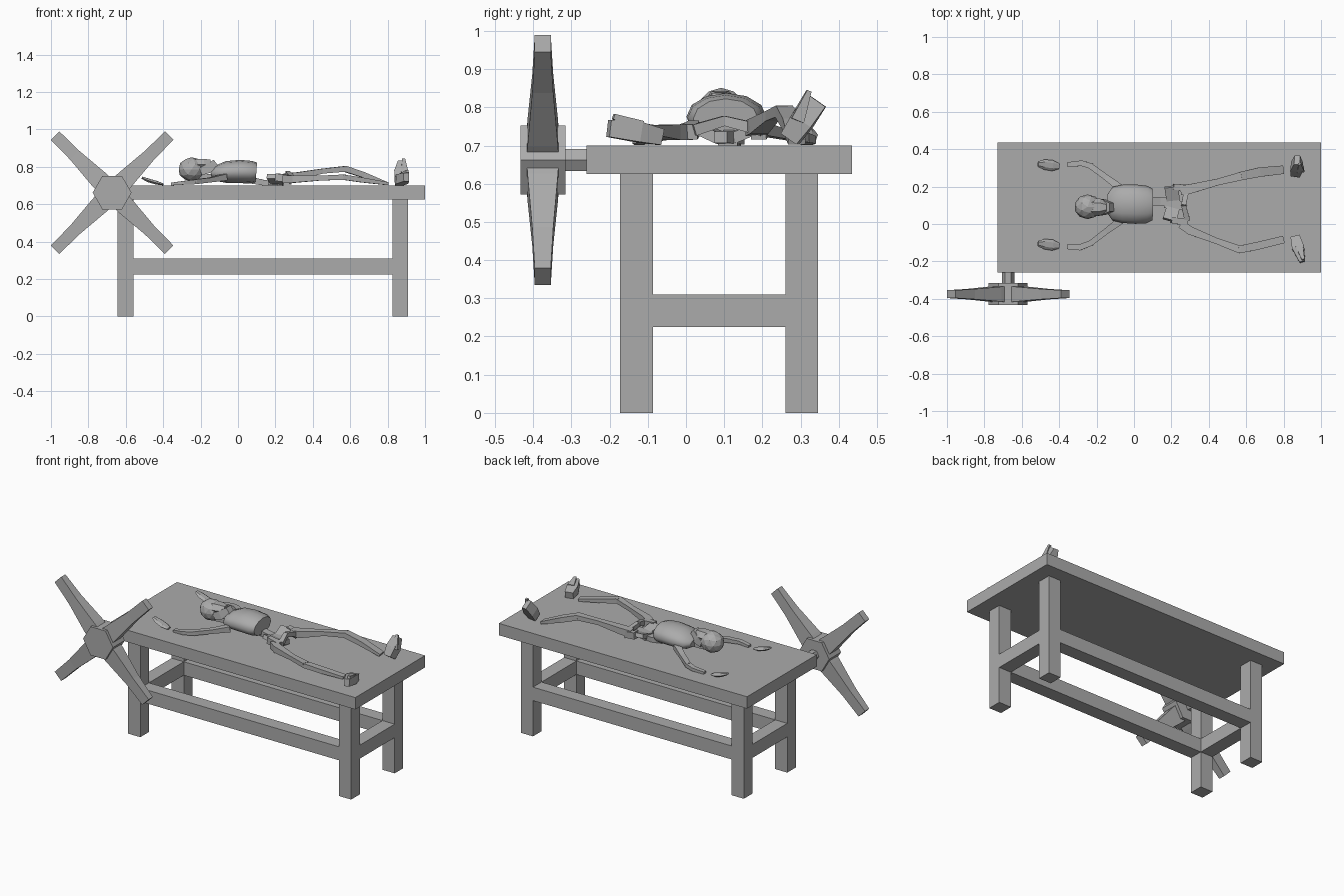
import bpy, bmesh, math
from mathutils import Vector

grey = bpy.data.materials.new("stone grey")
grey.diffuse_color = (0.41, 0.41, 0.41, 1)


def finish(name, bm):
    bmesh.ops.recalc_face_normals(bm, faces=bm.faces)
    me = bpy.data.meshes.new(name)
    bm.to_mesh(me)
    bm.free()
    me.materials.append(grey)
    ob = bpy.data.objects.new(name, me)
    bpy.context.collection.objects.link(ob)
    return ob


def box(name, x0, x1, y0, y1, z0, z1):
    bm = bmesh.new()
    bmesh.ops.create_cube(bm, size=1)
    for v in bm.verts:
        v.co = ((x0 + x1) / 2 + v.co.x * (x1 - x0),
                (y0 + y1) / 2 + v.co.y * (y1 - y0),
                (z0 + z1) / 2 + v.co.z * (z1 - z0))
    return finish(name, bm)


def loft(name, stations, n=4):
    """Tube through stations (x, y, z, width, height)."""
    bm = bmesh.new()
    pts = [Vector(s[:3]) for s in stations]
    k = 1 / math.cos(math.pi / 4) if n == 4 else 1
    off = math.pi / 4 if n == 4 else 0
    rings = []
    for i, s in enumerate(stations):
        d = (pts[min(i + 1, len(pts) - 1)] - pts[max(i - 1, 0)]).normalized()
        side = d.cross(Vector((0, 0, 1))).normalized()
        up = side.cross(d)
        ring = []
        for j in range(n):
            a = off + 2 * math.pi * j / n
            ring.append(bm.verts.new(pts[i] + side * math.cos(a) * s[3] / 2 * k
                                     + up * math.sin(a) * s[4] / 2 * k))
        rings.append(ring)
    for a, b in zip(rings, rings[1:]):
        for j in range(n):
            bm.faces.new((a[j], a[(j + 1) % n], b[(j + 1) % n], b[j]))
    bm.faces.new(rings[0])
    bm.faces.new(rings[-1])
    return finish(name, bm)


# Table top, legs and stretchers
box("table_top", -0.73, 1.0, -0.26, 0.435, 0.625, 0.70)
LX = ((-0.645, -0.56), (0.825, 0.91))
LY = ((-0.173, -0.087), (0.26, 0.345))
for x in LX:
    for y in LY:
        box("table_leg", *x, *y, 0, 0.625)
for y in LY:
    box("long_stretcher", -0.56, 0.825, *y, 0.225, 0.31)
for x in LX:
    box("end_stretcher", *x, -0.087, 0.26, 0.225, 0.31)

# Crank wheel: hub, axle and four tapered spokes
CX, CY, CZ = -0.673, -0.375, 0.662
loft("wheel_hub", [(CX, -0.433, CZ, 0.208, 0.208), (CX, -0.315, CZ, 0.208, 0.208)], 6)
loft("wheel_axle", [(CX, -0.32, CZ, 0.066, 0.066), (CX, -0.255, CZ, 0.066, 0.066)], 6)
for sx in (-1, 1):
    for sz in (-1, 1):
        loft("wheel_spoke", [(CX + sx * r, CY, CZ + sz * r, t, w) for r, t, w in
                             ((0.01, 0.088, 0.105), (0.07, 0.08, 0.10),
                              (0.20, 0.055, 0.068), (0.305, 0.042, 0.064))])

# Skull: low-poly cranium, face and jaw
bm = bmesh.new()
bmesh.ops.create_icosphere(bm, subdivisions=2, radius=1)
for v in bm.verts:
    v.co = (-0.248 + v.co.x * 0.072, 0.092 + v.co.y * 0.066, 0.787 + v.co.z * 0.064)
finish("cranium", bm)
loft("face", [(-0.25, 0.09, 0.81, 0.10, 0.07), (-0.18, 0.09, 0.813, 0.09, 0.068),
              (-0.145, 0.09, 0.815, 0.055, 0.055)], 6)
loft("jaw", [(-0.20, 0.09, 0.775, 0.095, 0.04), (-0.16, 0.09, 0.79, 0.08, 0.05),
             (-0.118, 0.09, 0.822, 0.045, 0.04)])

# Spine and rib cage
loft("neck", [(-0.22, 0.09, 0.745, 0.03, 0.03), (-0.10, 0.10, 0.75, 0.04, 0.03)])
ribs = loft("rib_cage", [(-0.142, 0.108, 0.762, 0.10, 0.05), (-0.115, 0.108, 0.765, 0.18, 0.085),
                         (-0.06, 0.108, 0.772, 0.205, 0.118), (0.01, 0.106, 0.775, 0.21, 0.125),
                         (0.07, 0.104, 0.772, 0.20, 0.12), (0.098, 0.104, 0.77, 0.17, 0.105)], 12)
for p in ribs.data.polygons:
    p.use_smooth = len(p.vertices) == 4
loft("lower_spine", [(0.06, 0.12, 0.73, 0.045, 0.035), (0.14, 0.122, 0.715, 0.045, 0.03),
                     (0.24, 0.11, 0.715, 0.05, 0.03)])

# Pelvis: sacrum, hip blades and pubic bars
loft("sacrum", [(0.17, 0.12, 0.72, 0.07, 0.035), (0.28, 0.09, 0.722, 0.035, 0.03)])
for y_in, y_out, x_in, x_out in ((0.12, 0.20, 0.21, 0.20), (0.09, 0.02, 0.21, 0.19)):
    loft("hip_blade", [(x_in, y_in, 0.72, 0.07, 0.03), (x_out, y_out, 0.75, 0.075, 0.025)])
    loft("hip_socket", [(x_out + 0.01, y_out, 0.745, 0.03, 0.04),
                        (0.285, y_out - 0.01, 0.735, 0.04, 0.04)])
    loft("pubic_bar", [(0.285, y_out, 0.74, 0.03, 0.03), (0.265, 0.10, 0.765, 0.025, 0.025)])

# Arms: one stretched out on each side, past the head
loft("left_upper_arm", [(-0.07, 0.19, 0.745, 0.04, 0.035), (-0.15, 0.25, 0.73, 0.032, 0.025),
                        (-0.235, 0.312, 0.72, 0.03, 0.025)])
loft("left_forearm", [(-0.225, 0.308, 0.72, 0.03, 0.025), (-0.28, 0.325, 0.715, 0.03, 0.02),
                      (-0.355, 0.318, 0.708, 0.025, 0.014)])
loft("right_upper_arm", [(-0.07, 0.02, 0.745, 0.04, 0.035), (-0.15, -0.04, 0.73, 0.032, 0.025),
                         (-0.235, -0.105, 0.72, 0.03, 0.025)])
loft("right_forearm", [(-0.225, -0.10, 0.72, 0.03, 0.025), (-0.29, -0.125, 0.715, 0.032, 0.02),
                       (-0.358, -0.122, 0.708, 0.025, 0.014)])
for name, y in (("left_hand", 0.312), ("right_hand", -0.113)):
    loft(name, [(-0.40, y - 0.004, 0.706, 0.03, 0.012), (-0.435, y, 0.715, 0.058, 0.022),
                (-0.48, y + 0.006, 0.728, 0.055, 0.022), (-0.513, y + 0.008, 0.742, 0.03, 0.014)], 6)

# Legs: the left knee is raised, the right leg lies flat and turned out
loft("left_thigh", [(0.25, 0.18, 0.745, 0.05, 0.04), (0.31, 0.19, 0.75, 0.05, 0.04),
                    (0.45, 0.225, 0.777, 0.035, 0.026), (0.58, 0.258, 0.79, 0.045, 0.03)])
loft("left_shin", [(0.57, 0.256, 0.79, 0.045, 0.032), (0.67, 0.277, 0.757, 0.05, 0.03),
                   (0.797, 0.29, 0.71, 0.045, 0.016)])
loft("right_thigh", [(0.25, 0.0, 0.735, 0.045, 0.04), (0.30, -0.035, 0.735, 0.045, 0.04),
                     (0.44, -0.09, 0.74, 0.032, 0.026), (0.57, -0.138, 0.745, 0.04, 0.028)])
loft("right_shin", [(0.56, -0.137, 0.745, 0.04, 0.028), (0.66, -0.117, 0.73, 0.042, 0.026),
                    (0.80, -0.083, 0.71, 0.04, 0.016)])

# Feet: soles upright, toes pointing up and out
loft("left_foot", [(0.865, 0.272, 0.717, 0.05, 0.05), (0.87, 0.305, 0.765, 0.065, 0.06),
                   (0.872, 0.342, 0.818, 0.03, 0.058)])
loft("left_toes", [(0.89, 0.29, 0.765, 0.04, 0.035), (0.885, 0.322, 0.843, 0.015, 0.012)])
loft("right_foot", [(0.862, -0.067, 0.722, 0.05, 0.042), (0.877, -0.125, 0.735, 0.065, 0.052),
                    (0.90, -0.202, 0.745, 0.03, 0.045)])
loft("right_toes", [(0.885, -0.12, 0.75, 0.04, 0.03), (0.905, -0.19, 0.776, 0.016, 0.014)])
